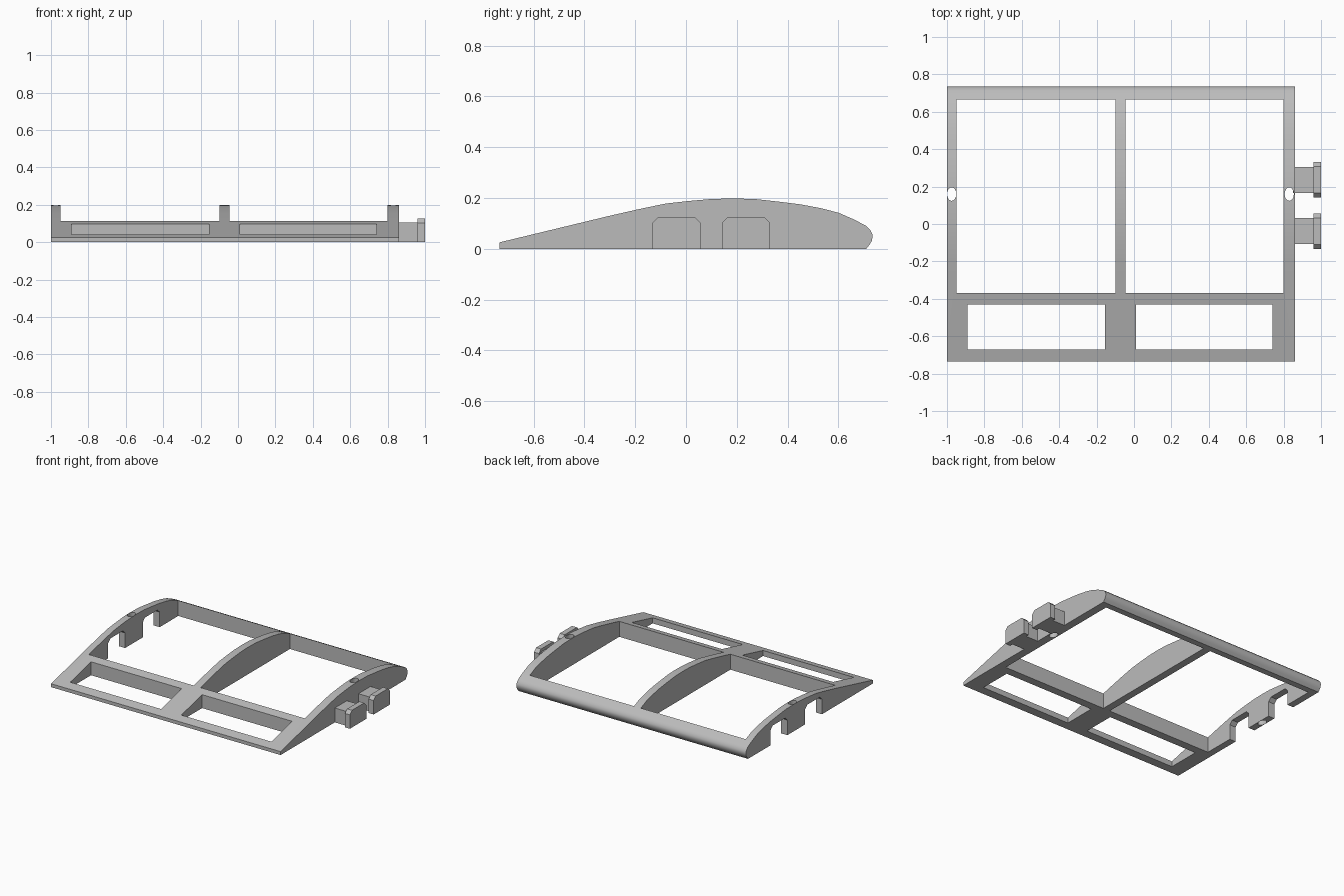
import bpy, bmesh, math

cube = bpy.data.objects.get("Cube")
if cube:
    bpy.data.objects.remove(cube, do_unlink=True)

grey = bpy.data.materials.new("plain grey")
grey.use_nodes = True
colour = (0.5, 0.5, 0.5, 1)
grey.diffuse_color = colour
grey.node_tree.nodes["Principled BSDF"].inputs["Base Color"].default_value = colour


def extrude_x(name, outline, x0, x1):
    """Prism along x from a (y, z) outline."""
    bm = bmesh.new()
    face = bm.faces.new([bm.verts.new((x0, y, z)) for y, z in outline])
    ext = bmesh.ops.extrude_face_region(bm, geom=[face])
    moved = [g for g in ext["geom"] if isinstance(g, bmesh.types.BMVert)]
    bmesh.ops.translate(bm, verts=moved, vec=(x1 - x0, 0, 0))
    bmesh.ops.recalc_face_normals(bm, faces=bm.faces)
    mesh = bpy.data.meshes.new(name)
    bm.to_mesh(mesh)
    bm.free()
    mesh.materials.append(grey)
    obj = bpy.data.objects.new(name, mesh)
    bpy.context.collection.objects.link(obj)
    return obj


def box_outline(y0, y1, z0, z1):
    return [(y0, z0), (y1, z0), (y1, z1), (y0, z1)]


def arch_outline(y0, y1, z0, z1, c):
    """Rectangle with both upper corners chamfered."""
    return [(y0, z0), (y1, z0), (y1, z1 - c), (y1 - c, z1), (y0 + c, z1), (y0, z1 - c)]


def cut(target, cutter):
    cutter.hide_render = True
    mod = target.modifiers.new("cut", "BOOLEAN")
    mod.operation = "DIFFERENCE"
    mod.solver = "EXACT"
    mod.object = cutter
    bpy.context.view_layer.objects.active = target
    bpy.ops.object.modifier_apply(modifier=mod.name)
    bpy.data.objects.remove(cutter, do_unlink=True)


# Wing section with a flat underside, thin trailing edge and round nose
upper = [(-0.735, 0.025), (-0.3, 0.13), (-0.19, 0.155), (-0.08, 0.178), (0.01, 0.188),
         (0.1, 0.196), (0.18, 0.198), (0.27, 0.196), (0.36, 0.186), (0.45, 0.175),
         (0.53, 0.16), (0.6, 0.142), (0.66, 0.116), (0.71, 0.09), (0.725, 0.075),
         (0.733, 0.06), (0.735, 0.048), (0.732, 0.032), (0.724, 0.018)]
frame = extrude_x("wing_frame", [(-0.735, 0)] + upper + [(0.71, 0)], -1, 0.86)

# Two large bays and two small trailing bays
for x0, x1, y0, y1 in [(-0.95, -0.1, -0.37, 0.665), (-0.045, 0.8, -0.37, 0.665),
                       (-0.89, -0.155, -0.67, -0.43), (0.01, 0.74, -0.67, -0.43)]:
    cut(frame, extrude_x("bay_cutter", box_outline(y0, y1, -0.1, 0.4), x0, x1))

# Open slots in the right end rib
for y0 in (-0.145, 0.255):
    cut(frame, extrude_x("slot_cutter", arch_outline(y0, y0 + 0.195, -0.1, 0.135, 0.025), -1.1, -0.92))

# Oval pin holes down through both end ribs
for x in (-0.975, 0.83):
    bpy.ops.mesh.primitive_cylinder_add(vertices=32, radius=1, depth=1, location=(x, 0.16, 0.1))
    pin = bpy.context.object
    pin.scale = (0.0245, 0.036, 1)
    bpy.context.view_layer.update()
    cut(frame, pin)

# Locking tabs on the left end rib
for i, y in enumerate((-0.038, 0.236)):
    extrude_x(f"tab_stem_{i + 1}", box_outline(y - 0.07, y + 0.07, 0, 0.105), 0.85, 0.97)
    extrude_x(f"tab_head_{i + 1}", arch_outline(y - 0.095, y + 0.095, 0, 0.126, 0.024), 0.96, 1)

# Smooth the curved skin, keep rib and spar edges sharp
bpy.ops.object.select_all(action="DESELECT")
frame.select_set(True)
bpy.context.view_layer.objects.active = frame
bpy.ops.object.shade_smooth_by_angle(angle=math.radians(35))
